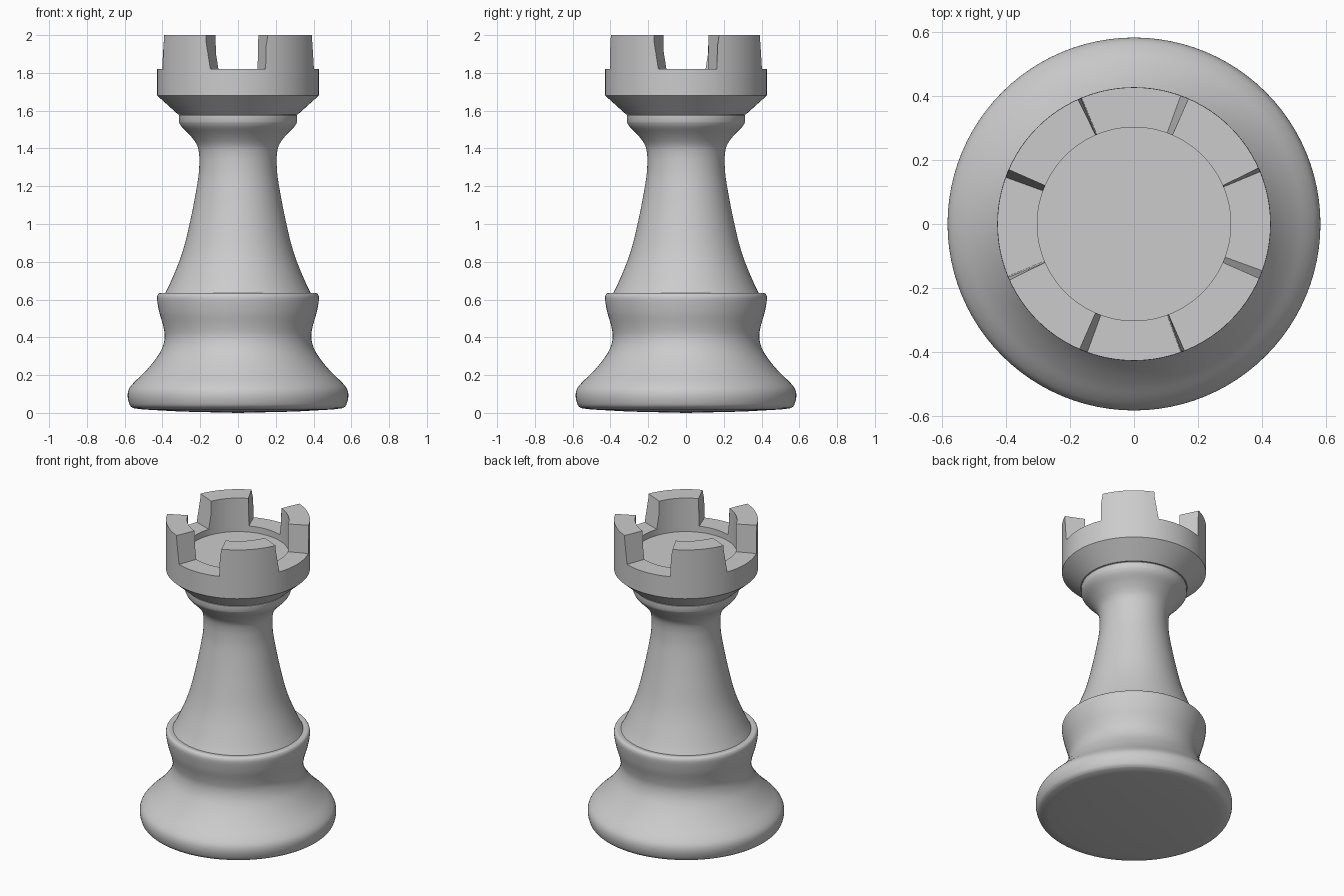
import bpy, bmesh, math

if "Cube" in bpy.data.objects:
    bpy.data.objects.remove(bpy.data.objects["Cube"])

SEG = 96


def new_object(name, bm):
    bmesh.ops.recalc_face_normals(bm, faces=bm.faces)
    mesh = bpy.data.meshes.new(name)
    bm.to_mesh(mesh)
    bm.free()
    obj = bpy.data.objects.new(name, mesh)
    bpy.context.collection.objects.link(obj)
    return obj


def activate(obj):
    bpy.ops.object.select_all(action='DESELECT')
    obj.select_set(True)
    bpy.context.view_layer.objects.active = obj


def smooth(obj, angle=32):
    activate(obj)
    bpy.ops.object.shade_smooth_by_angle(angle=math.radians(angle))


def curve_through(points, steps=4):
    """Catmull-Rom subdivision of a profile."""
    p = [points[0]] + points + [points[-1]]
    out = []
    for a, b, c, d in zip(p, p[1:], p[2:], p[3:]):
        for i in range(steps):
            t = i / steps
            out.append(tuple(0.5 * (2 * b[k] + (c[k] - a[k]) * t
                       + (2 * a[k] - 5 * b[k] + 4 * c[k] - d[k]) * t * t
                       + (3 * b[k] - a[k] - 3 * c[k] + d[k]) * t ** 3) for k in (0, 1)))
    return out + [points[-1]]


def lathe(name, profile):
    """Revolve (radius, z) points; both ends lie on the axis."""
    bm = bmesh.new()
    verts = [bm.verts.new((r, 0, z)) for r, z in profile]
    edges = [bm.edges.new(pair) for pair in zip(verts, verts[1:])]
    bmesh.ops.spin(bm, geom=verts + edges, cent=(0, 0, 0), axis=(0, 0, 1),
                   angle=math.tau, steps=SEG)
    bmesh.ops.remove_doubles(bm, verts=bm.verts, dist=0.0005)
    return new_object(name, bm)


# Base: slightly domed underside, rounded foot, waist and collar
foot = curve_through([(0.555, 0.025), (0.573, 0.042), (0.584, 0.085), (0.578, 0.125),
                      (0.55, 0.162), (0.50, 0.21), (0.45, 0.267), (0.405, 0.335),
                      (0.388, 0.40), (0.396, 0.46), (0.416, 0.53), (0.428, 0.595),
                      (0.426, 0.622), (0.413, 0.634), (0.385, 0.632)])
smooth(lathe("base", [(0, 0), (0.3, 0.007), (0.5, 0.018)] + foot + [(0, 0.632)]), 40)

# Stem: tapering column flaring into a neck ring
stem = curve_through([(0.388, 0.63), (0.358, 0.69), (0.312, 0.80), (0.28, 0.90), (0.25, 1.03),
                      (0.23, 1.13), (0.211, 1.24), (0.205, 1.31), (0.206, 1.37),
                      (0.218, 1.42), (0.254, 1.47), (0.298, 1.515), (0.313, 1.54)])
smooth(lathe("stem", [(0, 0.62)] + stem + [(0.313, 1.575), (0.305, 1.584), (0, 1.584)]), 40)

# Head: cone, band and hollow parapet wall
head = lathe("battlement_head", [(0, 1.58), (0.317, 1.58), (0.428, 1.68), (0.428, 2.0),
                                 (0.303, 2.0), (0.303, 1.78), (0, 1.78)])

# Crenels: wedges cut through the parapet, narrowing towards the bottom
for start, end in ((-22.5, 25), (67.5, 115), (157.5, 205), (247.5, 292.5)):
    bm = bmesh.new()
    rings = []
    for z, spread in ((1.82, -2.5), (2.09, 1.25)):
        ring = []
        for r, a in ((0.1, start - spread), (0.7, start - spread),
                     (0.7, end + spread), (0.1, end + spread)):
            a = math.radians(a)
            ring.append(bm.verts.new((r * math.cos(a), r * math.sin(a), z)))
        rings.append(ring)
    low, high = rings
    bm.faces.new(low)
    bm.faces.new(high)
    for i in range(4):
        j = (i + 1) % 4
        bm.faces.new((low[i], low[j], high[j], high[i]))
    cutter = new_object("crenel_cutter", bm)
    cutter.hide_render = True
    mod = head.modifiers.new("crenel", 'BOOLEAN')
    mod.operation = 'DIFFERENCE'
    mod.solver = 'EXACT'
    mod.object = cutter
    activate(head)
    bpy.ops.object.modifier_apply(modifier=mod.name)
    bpy.data.objects.remove(cutter, do_unlink=True)
smooth(head, 25)
